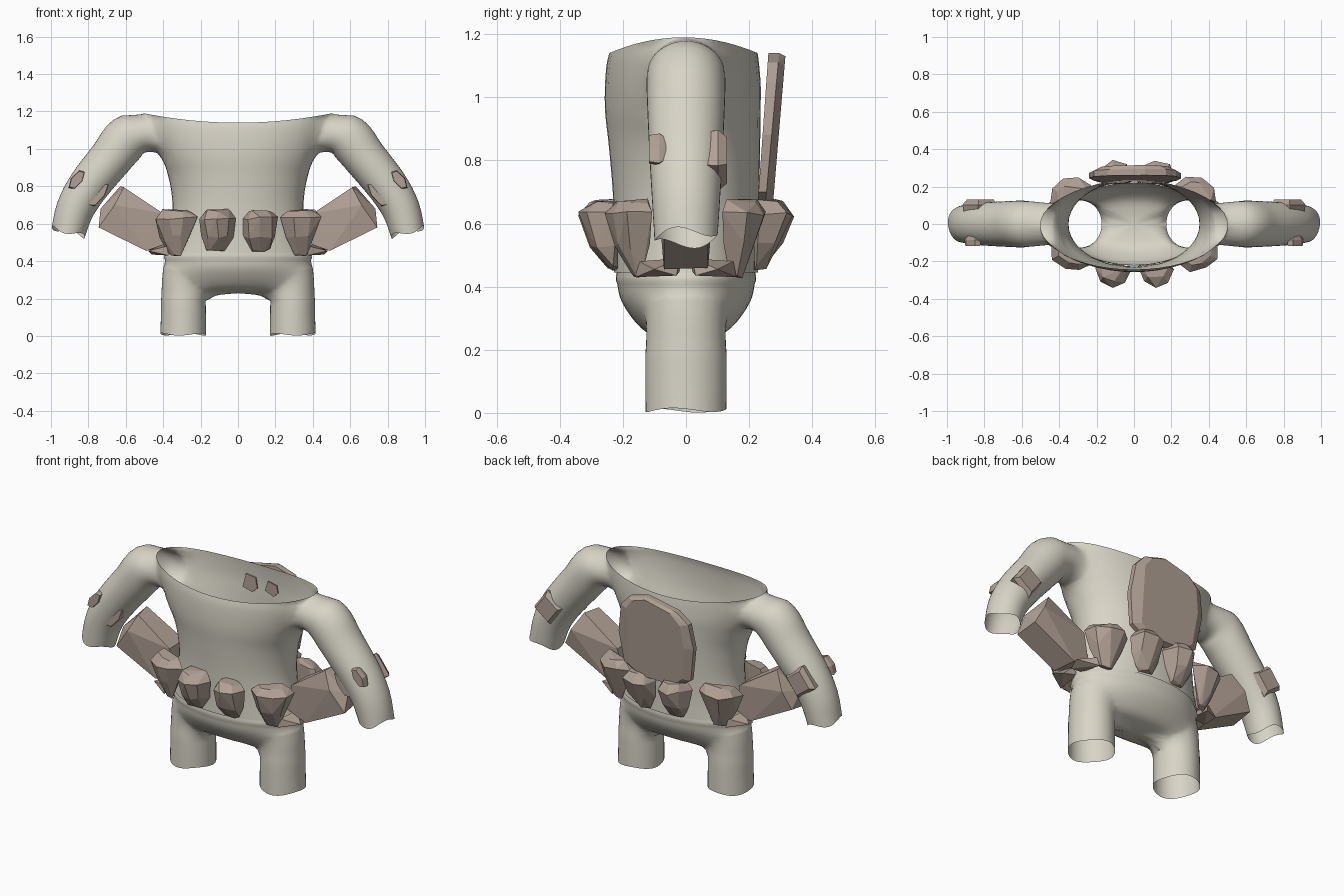
import bpy, bmesh, math, random
from mathutils import Vector

if "Cube" in bpy.data.objects:
    bpy.data.objects.remove(bpy.data.objects["Cube"])

random.seed(4)


def material(name, rgb):
    m = bpy.data.materials.new(name)
    m.diffuse_color = (*rgb, 1)
    m.use_nodes = True
    m.node_tree.nodes["Principled BSDF"].inputs["Base Color"].default_value = m.diffuse_color
    return m


CLOTH = material("pale cloth", (0.69, 0.66, 0.57))
STONE = material("brown stone", (0.44, 0.355, 0.30))


def new_object(name, bm, *mats):
    me = bpy.data.meshes.new(name)
    bmesh.ops.recalc_face_normals(bm, faces=bm.faces)
    bm.to_mesh(me)
    bm.free()
    for m in mats:
        me.materials.append(m)
    ob = bpy.data.objects.new(name, me)
    bpy.context.collection.objects.link(ob)
    return ob


def smooth_rows(rows, n=4):
    """Catmull-Rom interpolation of the section rows."""
    out = []
    for i in range(len(rows) - 1):
        p = [rows[max(0, min(len(rows) - 1, i + k))] for k in (-1, 0, 1, 2)]
        for j in range(n):
            t = j / n
            out.append([0.5 * (2 * b + (c - a) * t + (2 * a - 5 * b + 4 * c - d) * t * t
                               + (3 * b - a - 3 * c + d) * t ** 3) for a, b, c, d in zip(*p)])
    return out + [list(rows[-1])]


def loft(name, rows, side=1, rim=0.0, wave=0.0, n=44):
    """Closed tube of ellipses (x, y, z, radius, depth); end caps get slot 1."""
    rows = smooth_rows(rows)
    bm = bmesh.new()
    rings = []
    for i, (x, y, z, ru, rv) in enumerate(rows):
        a, b = rows[max(i - 1, 0)], rows[min(i + 1, len(rows) - 1)]
        t = Vector((b[0] - a[0], 0, b[2] - a[2])).normalized()
        u = Vector((t.z, 0, -t.x))
        ring = []
        for k in range(n):
            w = math.tau * k / n
            p = Vector((x, y, z)) + u * ru * math.cos(w) + Vector((0, rv * math.sin(w), 0))
            if i == len(rows) - 1:
                p += t * wave * math.sin(3 * w + 0.6)
            lift = rim * max(0, (z - 0.9) / 0.24) ** 2 * (p.x / 0.5) ** 2
            ring.append(bm.verts.new((p.x * side, p.y, p.z + lift)))
        rings.append(ring)
    for r, s in zip(rings, rings[1:]):
        for k in range(n):
            bm.faces.new((r[k], r[(k + 1) % n], s[(k + 1) % n], s[k]))
    caps = [bm.faces.new(rings[0]), bm.faces.new(rings[-1])]
    for f in caps:
        f.material_index = 1
    bmesh.ops.poke(bm, faces=caps)
    return new_object(name, bm, CLOTH, STONE)


def fuse(base, others, blend):
    """Union the parts, open the capped ends and soften the joints."""
    bpy.context.view_layer.objects.active = base
    for o in others:
        mod = base.modifiers.new("join", "BOOLEAN")
        mod.operation, mod.solver, mod.object = "UNION", "EXACT", o
        bpy.ops.object.modifier_apply(modifier=mod.name)
        bpy.data.objects.remove(o)
    bm = bmesh.new()
    bm.from_mesh(base.data)
    bmesh.ops.delete(bm, geom=[f for f in bm.faces if f.material_index == 1], context="FACES")
    bmesh.ops.remove_doubles(bm, verts=bm.verts, dist=0.004)
    bmesh.ops.triangulate(bm, faces=[f for f in bm.faces if len(f.verts) > 4])
    near = [v for v in bm.verts if blend(v.co) and not v.is_boundary]
    for _ in range(10):
        bmesh.ops.smooth_vert(bm, verts=near, factor=0.5, use_axis_x=True,
                              use_axis_y=True, use_axis_z=True)
    bm.to_mesh(base.data)
    bm.free()
    base.data.materials.pop(index=1)
    bpy.ops.object.select_all(action="DESELECT")
    base.select_set(True)
    bpy.ops.object.shade_smooth_by_angle(angle=math.radians(60))


# Open torso with short sleeves down to the wrists
torso = loft("torso_and_arms", [
    (0, 0, .445, .388, .228), (0, 0, .55, .365, .227), (0, 0, .70, .35, .232),
    (0, -.005, .85, .372, .240), (0, -.01, .95, .418, .246), (0, -.01, 1.03, .462, .247),
    (0, -.01, 1.10, .49, .242), (0, -.008, 1.14, .50, .235)], rim=0.05)
ARM = [(.40, 0, 1.06, .085, .10), (.50, 0, 1.082, .10, .12), (.59, 0, 1.055, .126, .125),
       (.68, 0, .95, .116, .122), (.80, 0, .80, .11, .115), (.87, 0, .68, .102, .108),
       (.907, 0, .555, .092, .10)]
fuse(torso, [loft("arm", ARM, s, wave=.012) for s in (1, -1)],
     lambda p: 0.38 < abs(p.x) < 0.58 and p.z > 0.85)

# Trousers with open legs; the belly underside stays closed
pants = loft("trousers", [
    (0, 0, .458, .381, .219), (0, 0, .42, .396, .222), (0, 0, .37, .40, .218),
    (0, 0, .32, .39, .19), (0, 0, .27, .36, .15), (0, 0, .232, .29, .10)])
for f in pants.data.polygons:
    if f.center.z < 0.3:
        f.material_index = 0
LEG = [(.27, 0, .40, .10, .11), (.288, 0, .34, .117, .125), (.292, 0, .25, .119, .128),
       (.292, 0, .12, .12, .129), (.293, 0, .008, .122, .128)]
fuse(pants, [loft("leg", LEG, s, wave=.006) for s in (1, -1)], lambda p: 0.19 < p.z < 0.41)


def hull(name, points, side=1):
    """Flat-faced stone from a convex hull."""
    bm = bmesh.new()
    for x, y, z in points:
        bm.verts.new((x * side, y, z))
    res = bmesh.ops.convex_hull(bm, input=bm.verts)
    junk = {g for g in res["geom_interior"] + res["geom_unused"]
            if isinstance(g, bmesh.types.BMVert)}
    bmesh.ops.delete(bm, geom=list(junk), context="VERTS")
    bmesh.ops.dissolve_limit(bm, angle_limit=math.radians(7), verts=bm.verts, edges=bm.edges)
    return new_object(name, bm, STONE)


def belt_stone(name, x, y, yaw, width, depth, low, foot):
    """Chunky stone, broad at the top, tapering to its foot; yaw is the outward direction."""
    out = Vector((math.cos(yaw), math.sin(yaw), 0))
    tan = Vector((-out.y, out.x, 0))
    pts = []
    for z, w, d in ((low, foot, .2), (.53, foot + .38, .68), (.63, 1, 1), (.67, .68, .65)):
        for u, o in ((-1, .1), (-.65, .75), (.1, 1), (.7, .75), (1, .1), (.6, 0), (-.6, 0)):
            p = Vector((x, y, z)) + tan * u * w * width + out * o * d * depth
            pts.append(p + Vector([random.uniform(-.009, .009) for _ in range(3)]))
    return hull(name, pts)


# Ring of belt stones, front and back
for f in (-1, 1):
    tag = "front" if f < 0 else "back"
    for s in (-1, 1):
        belt_stone(f"{tag}_inner_stone", s * .115 + (.012 if f > 0 else 0), f * .222,
                   f * math.pi / 2, .094, .122, .46, .52)
        yaw = math.radians(66)
        belt_stone(f"{tag}_corner_stone", s * .332, f * .15,
                   math.atan2(f * math.sin(yaw), s * math.cos(yaw)), .122, .10, .435, .3)

for s in (-1, 1):
    # Big slab flaring from each hip
    hull("hip_slab", [(.365, -.06, .50), (.365, .06, .50), (.40, -.07, .655), (.40, .07, .655),
                      (.49, -.07, .455), (.47, .07, .46), (.61, -.06, .795), (.63, .05, .80),
                      (.745, -.07, .58), (.74, .07, .60), (.735, -.02, .68), (.69, .09, .70),
                      (.66, -.09, .70)], s)
    # Small shards under the hip slab
    for f in (-1, 1):
        hull("hip_shard", [(.375, f * .02, .45), (.37, f * .16, .43), (.46, f * .03, .435),
                           (.48, f * .10, .455), (.40, f * .02, .49), (.38, f * .15, .48)], s)


def arm_stud(name, x, y, z, long, wide, deep, s, sides=6, turn=.3):
    """Faceted stud lying along the forearm."""
    a, b = Vector((.6, 0, -.8)), Vector((.8, 0, .6))
    pts = []
    for lv, k in ((-1, .9), (.2, 1), (1, .75)):
        for i in range(sides):
            w = math.tau * (i + turn) / sides
            pts.append(Vector((x, y + lv * deep, z)) + a * long * k * math.cos(w)
                       + b * wide * k * math.sin(w))
    hull(name, pts, s)


# Studs set into the forearms
for s in (-1, 1):
    arm_stud("outer_arm_stud", .862, -.09, .835, .064, .03, .027, s)
    arm_stud("inner_arm_stud", .745, -.065, .755, .085, .03, .03, s)
    arm_stud("back_arm_stud", .822, .095, .80, .10, .095, .035, s, 4, .5)

# Tall plate on the back
OUTLINE = [(-.14, 1.10), (.06, 1.14), (.17, 1.11), (.225, 1.05), (.25, .88), (.225, .70),
           (.13, .645), (-.13, .645), (-.21, .70), (-.24, .90), (-.215, 1.04)]
plate = []
for x, z in OUTLINE:
    t = (z - .645) / .495
    plate.append((x, .226 + .035 * t, z))
    plate.append((x, .25 + .045 * t, z))
    plate.append((x * .8, .275 + .04 * t, .9 + (z - .9) * .96))
hull("back_plate", plate)

# Thin patches where the plate shows through the inner back wall
for x0, x1, z0, z1 in ((-.12, -.03, .97, 1.07), (.02, .11, .98, 1.06)):
    pts = []
    for x, z in ((x0, z0 + .02), (x0 + .02, z1), (x1 - .01, z1 - .01), (x1, z0 + .03),
                 (x1 - .03, z0)):
        y = -.01 + .24 * math.sqrt(1 - (x / .46) ** 2)
        pts += [(x, y - .008, z), (x, y - .001, z)]
    hull("inner_patch", pts)
